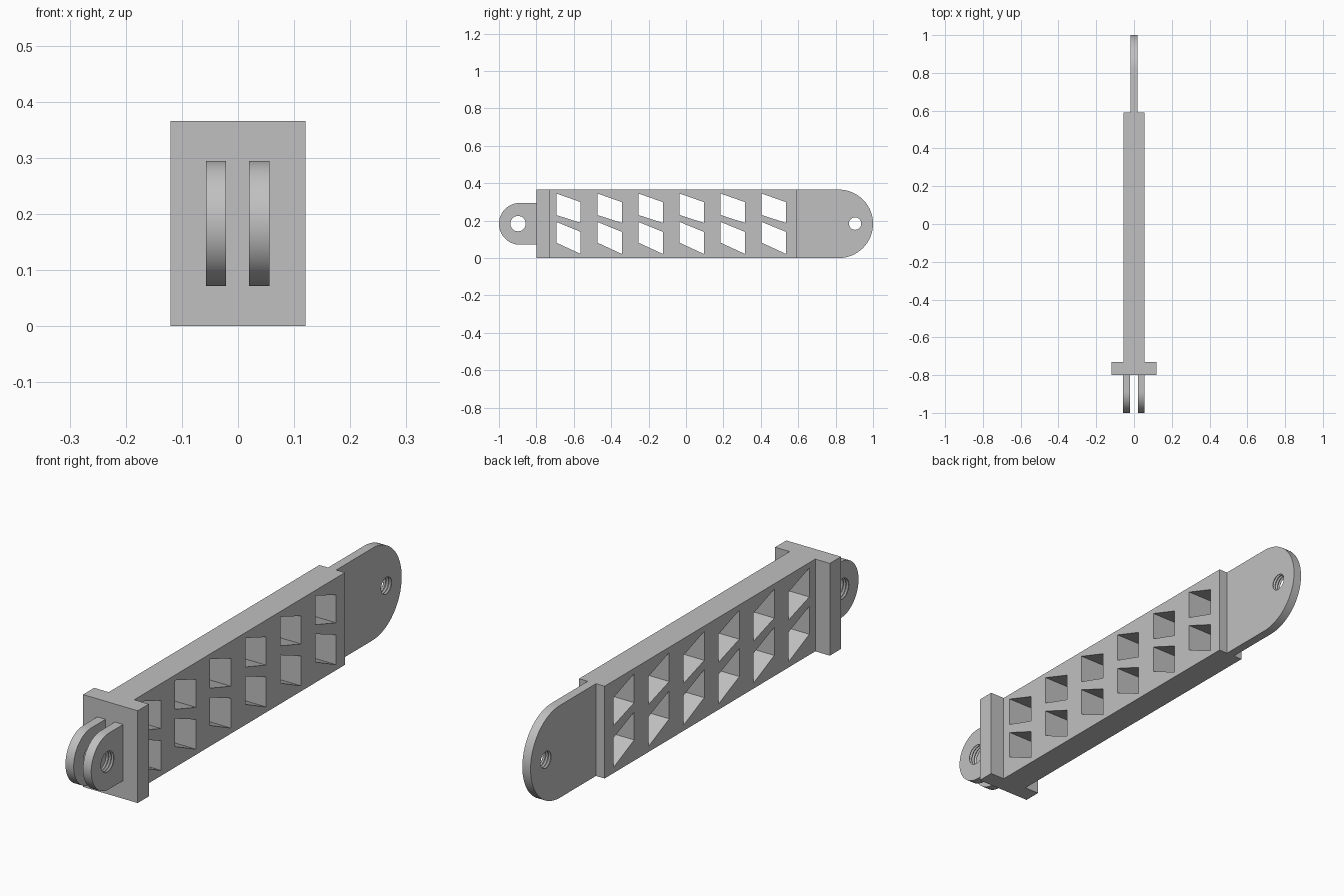
import bpy, bmesh, math

if "Cube" in bpy.data.objects:
    bpy.data.objects.remove(bpy.data.objects["Cube"])

grey = bpy.data.materials.new("light grey")
grey.diffuse_color = (0.53, 0.53, 0.53, 1)
grey.use_nodes = True
grey.node_tree.nodes["Principled BSDF"].inputs["Base Color"].default_value = grey.diffuse_color

H = 0.366          # overall height
MID = H / 2


def finish(name, bm):
    bmesh.ops.recalc_face_normals(bm, faces=bm.faces)
    me = bpy.data.meshes.new(name)
    bm.to_mesh(me)
    bm.free()
    me.materials.append(grey)
    ob = bpy.data.objects.new(name, me)
    bpy.context.collection.objects.link(ob)
    return ob


def add_prism(bm, pts, x0, x1):
    """Extrude a side (y, z) outline from x0 to x1."""
    f = bm.faces.new([bm.verts.new((x0, y, z)) for y, z in pts])
    ext = bmesh.ops.extrude_face_region(bm, geom=[f])["geom"]
    verts = [v for v in ext if isinstance(v, bmesh.types.BMVert)]
    bmesh.ops.translate(bm, verts=verts, vec=(x1 - x0, 0, 0))


def prism(name, pts, x0, x1):
    bm = bmesh.new()
    add_prism(bm, pts, x0, x1)
    return finish(name, bm)


def rect(y0, y1, z0=0.0, z1=H):
    return [(y0, z0), (y1, z0), (y1, z1), (y0, z1)]


def round_end(y_flat, y_tip, r, n=40):
    """Strip outline with a half-round end at y_tip."""
    s = 1 if y_tip > y_flat else -1
    cy = y_tip - s * r
    arc = [(cy + s * r * math.cos(a), MID + r * math.sin(a))
           for a in (-math.pi / 2 + math.pi * i / n for i in range(n + 1))]
    return [(y_flat, MID - r)] + arc + [(y_flat, MID + r)]


def cut(ob, cutter):
    m = ob.modifiers.new("cut", "BOOLEAN")
    m.operation, m.object, m.solver = "DIFFERENCE", cutter, "EXACT"
    bpy.ops.object.select_all(action="DESELECT")
    bpy.context.view_layer.objects.active = ob
    ob.select_set(True)
    bpy.ops.object.modifier_apply(modifier=m.name)
    bpy.data.objects.remove(cutter)
    bpy.ops.object.shade_smooth_by_angle(angle=math.radians(25))


def threaded_cutter(y, z, r, x0, x1, ribs=3, n=32):
    """Lathe-turned bore with V grooves between x0 and x1."""
    prof = [(x0 - 0.01, r)]
    for i in range(ribs):
        p = (x1 - x0) / ribs
        a = x0 + i * p
        prof += [(a + 0.1 * p, r), (a + 0.5 * p, r * 1.17), (a + 0.9 * p, r)]
    prof.append((x1 + 0.01, r))
    bm = bmesh.new()
    rings = [[bm.verts.new((x, y + q * math.cos(2 * math.pi * k / n),
                            z + q * math.sin(2 * math.pi * k / n)))
              for k in range(n)] for x, q in prof]
    for a, b in zip(rings, rings[1:]):
        for k in range(n):
            j = (k + 1) % n
            bm.faces.new((a[k], a[j], b[j], b[k]))
    bm.faces.new(rings[0])
    bm.faces.new(rings[-1])
    return finish("bore_cutter", bm)


# Main beam with two rows of slanted windows
beam = prism("beam", rect(-0.73, 0.59), -0.056, 0.056)
bm = bmesh.new()
for i in range(6):
    y0 = -0.693 + 0.2195 * i
    y1 = y0 + 0.13
    add_prism(bm, [(y0, 0.230), (y1, 0.188), (y1, 0.299), (y0, 0.345)], -0.1, 0.1)
    add_prism(bm, [(y0, 0.082), (y1, 0.022), (y1, 0.140), (y0, 0.193)], -0.1, 0.1)
cut(beam, finish("window_cutter", bm))

# Wide end plate
prism("end_plate", rect(-0.80, -0.73), -0.12, 0.12)

# Thin rounded tongue with a threaded hole
tongue = prism("tongue", round_end(0.59, 1.0, MID), -0.018, 0.018)
cut(tongue, threaded_cutter(0.904, 0.184, 0.033, -0.018, 0.018))

# Pair of rounded clevis ears with threaded holes
for side, x0, x1 in (("left", -0.057, -0.021), ("right", 0.02, 0.056)):
    ear = prism("clevis_ear_" + side, round_end(-0.80, -1.0, 0.1115), x0, x1)
    cut(ear, threaded_cutter(-0.898, 0.184, 0.041, x0, x1))
